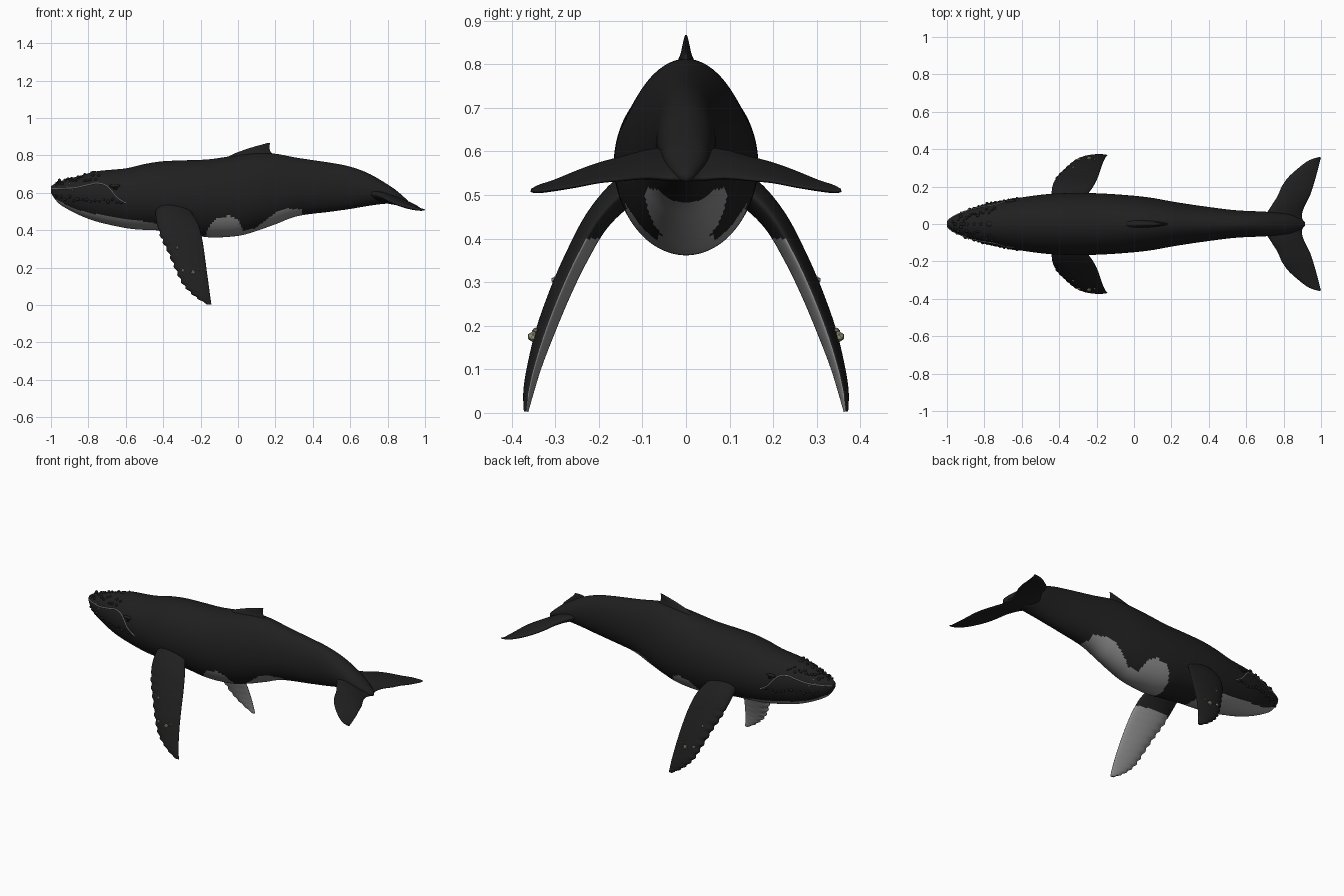
import bpy, bmesh, math, random
from mathutils import Vector

if "Cube" in bpy.data.objects:
    bpy.data.objects.remove(bpy.data.objects["Cube"])

random.seed(4)


def material(name, rgb):
    m = bpy.data.materials.new(name)
    m.diffuse_color = (*rgb, 1)
    m.use_nodes = True
    m.node_tree.nodes["Principled BSDF"].inputs["Base Color"].default_value = m.diffuse_color
    return m


BLACK = material("black skin", (0.014, 0.014, 0.014))
GREY = material("pale underside", (0.27, 0.27, 0.27))
BARN = material("barnacle cream", (0.36, 0.34, 0.22))
LINE = material("mouth line grey", (0.40, 0.40, 0.39))
EYE = material("eye black", (0.004, 0.004, 0.004))


def spline(rows, steps):
    """Catmull-Rom samples through rows of numbers."""
    out = []
    last = len(rows) - 1
    for k in range(last * steps + 1):
        i = min(k // steps, last - 1)
        t = k / steps - i
        a, b, c, d = (rows[max(0, min(last, i + j))] for j in (-1, 0, 1, 2))
        out.append([0.5 * (2 * q + (r - p) * t + (2 * p - 5 * q + 4 * r - s) * t * t
                           + (3 * q - p - 3 * r + s) * t ** 3)
                    for p, q, r, s in zip(a, b, c, d)])
    return out


def loft(name, rings, mats, paint=None):
    """Skin closed rings, cap both ends, colour faces by rule."""
    bm = bmesh.new()
    vs = [[bm.verts.new(p) for p in ring] for ring in rings]
    n = len(rings[0])
    for a, b in zip(vs, vs[1:]):
        for j in range(n):
            bm.faces.new((a[j], a[(j + 1) % n], b[(j + 1) % n], b[j]))
    bm.faces.new(vs[0])
    bm.faces.new(vs[-1])
    bmesh.ops.recalc_face_normals(bm, faces=bm.faces)
    for f in bm.faces:
        f.smooth = True
        if paint:
            f.material_index = int(paint(f))
    me = bpy.data.meshes.new(name)
    bm.to_mesh(me)
    bm.free()
    for m in mats:
        me.materials.append(m)
    ob = bpy.data.objects.new(name, me)
    bpy.context.collection.objects.link(ob)
    return ob


def foil(name, stations, mats, paint=None, n=32):
    """Fin from stations of lead point, trail point, thickness."""
    st = [(Vector(r[0:3]), Vector(r[3:6]), max(r[6], 0.002)) for r in stations]
    mids = [(a + b) / 2 for a, b, _ in st]
    rings = []
    for i, (a, b, th) in enumerate(st):
        span = mids[min(i + 1, len(st) - 1)] - mids[max(i - 1, 0)]
        up = span.cross(a - b).normalized()
        ring = []
        for j in range(n):
            w = 2 * math.pi * j / n
            ring.append(mids[i] + (a - b) / 2 * math.cos(w)
                        + up * th / 2 * math.sin(w) * (0.85 + 0.25 * math.cos(w)))
        rings.append(ring)
    return loft(name, rings, mats, paint)


def blob(name, loc, scale, mat, sub=2, smooth=True):
    bpy.ops.mesh.primitive_ico_sphere_add(subdivisions=sub, radius=1, location=loc)
    ob = bpy.context.object
    ob.name = name
    ob.scale = scale
    ob.data.materials.append(mat)
    if smooth:
        bpy.ops.object.shade_smooth()
    return ob


# Body: x, top z, bottom z, half width, z of widest point
BODY = [
    (-1.0, .635, .600, .014, .618), (-.975, .652, .562, .036, .610), (-.94, .665, .530, .056, .605),
    (-.85, .690, .482, .090, .600), (-.75, .716, .445, .117, .590), (-.60, .731, .412, .142, .575),
    (-.50, .754, .402, .156, .570), (-.40, .769, .398, .164, .568), (-.28, .774, .382, .166, .568),
    (-.15, .780, .362, .162, .570), (0, .802, .370, .151, .575), (.10, .812, .397, .139, .585),
    (.20, .809, .432, .121, .600), (.32, .787, .476, .102, .615), (.50, .760, .500, .078, .625),
    (.60, .740, .514, .070, .625), (.70, .703, .531, .066, .615), (.80, .645, .543, .056, .590),
    (.85, .610, .540, .045, .573), (.90, .566, .530, .022, .548), (.914, .550, .534, .008, .542)]
DENSE = spline(BODY, 14)


def skin_y(x, z):
    """Half width of the body at a given x and height."""
    _, top, bot, w, c = min(DENSE, key=lambda r: abs(r[0] - x))
    h = (top - c) if z > c else (c - bot)
    return w * math.sqrt(max(0, 1 - ((z - c) / h) ** 2))


# Upper edge of the pale belly markings: x, z
BELLY = [(-1, .56), (-.97, .565), (-.9, .525), (-.8, .492), (-.6, .463), (-.43, .435), (-.39, .38),
         (-.18, .36), (-.15, .43), (-.11, .465), (-.04, .478), (0, .455), (.03, .395), (.09, .41),
         (.15, .455), (.21, .50), (.26, .515), (.34, .512), (.36, .46)]


def belly(f):
    p = f.calc_center_median()
    for (x0, z0), (x1, z1) in zip(BELLY, BELLY[1:]):
        if x0 <= p.x < x1:
            return p.z < z0 + (z1 - z0) * (p.x - x0) / (x1 - x0)
    return False


rings = []
for x, top, bot, w, c in DENSE:
    ring = []
    for j in range(96):
        a = 2 * math.pi * j / 96
        s = math.sin(a)
        ring.append((x, w * math.cos(a), c + s * ((top - c) if s > 0 else (c - bot))))
    rings.append(ring)
loft("body", rings, [BLACK, GREY], belly)

# Dorsal fin: z, front x, back x, thickness
DORSAL = [(.77, -.09, .22, .06), (.805, -.03, .187, .045), (.825, .02, .172, .028),
          (.845, .08, .168, .018), (.860, .135, .170, .010), (.867, .158, .172, .004)]
foil("dorsal_fin", [(a, 0, z, b, 0, z, t) for z, a, b, t in spline(DORSAL, 5)], [BLACK])

# Tail flukes: y, lead x, trail x, lead z, trail z, thickness
FLUKE = [(0, .70, .912, .60, .537, .06), (.04, .70, .897, .60, .537, .058), (.09, .73, .91, .595, .54, .05),
         (.15, .768, .94, .58, .535, .042), (.20, .79, .957, .567, .53, .036), (.25, .825, .972, .55, .52, .03),
         (.30, .88, .985, .53, .512, .024), (.34, .935, .995, .518, .507, .018), (.356, .985, 1.0, .512, .509, .009)]
both = [(-r[0], *r[1:]) for r in FLUKE[:0:-1]] + FLUKE
foil("tail_flukes", [(a, y, za, b, y, zb, t) for y, a, b, za, zb, t in spline(both, 7)], [BLACK])

# Flippers: y, z, lead x, trail x, thickness
FLIPPER = [(.09, .535, -.43, -.25, .09), (.15, .50, -.44, -.25, .078), (.205, .44, -.435, -.215, .066),
           (.25, .36, -.41, -.193, .06), (.287, .28, -.372, -.18, .056), (.322, .19, -.333, -.168, .05),
           (.347, .11, -.293, -.157, .038), (.361, .05, -.235, -.149, .028), (.367, .003, -.165, -.142, .012)]
for side, s in (("left", 1), ("right", -1)):
    rows = []
    for k, (y, z, a, b, t) in enumerate(spline(FLIPPER, 14)):
        knob = .005 * math.sin(k * .9) if 35 < k < 108 else 0
        rows.append((a + knob, y * s, z, b, y * s, z, t))
    foil(side + "_flipper", rows, [BLACK, GREY],
         lambda f: f.normal.y * s < -.12 and f.calc_center_median().z < .40, 40)

    # Barnacles on the outer face of the flipper
    for x, y, z, r in ((-.325, .302, .305, .008), (-.295, .345, .185, .010),
                       (-.24, .351, .175, .013), (-.21, .346, .19, .006)):
        blob(side + "_flipper_barnacle", (x, y * s, z), (r, r, r), BARN, 1, False)

    # Eye with a low brow fold
    y = skin_y(-.655, .625)
    blob(side + "_eye", (-.655, (y - .002) * s, .624), (.013, .008, .009), EYE)
    blob(side + "_eye_fold", (-.66, (y - .004) * s, .637), (.032, .010, .009), BLACK)

    # Mouth line
    path = [(-.996, .622), (-.94, .624), (-.875, .627), (-.80, .643), (-.753, .652),
            (-.70, .636), (-.646, .575), (-.60, .546)]
    cu = bpy.data.curves.new(side + "_mouth_line", "CURVE")
    cu.dimensions = "3D"
    cu.bevel_depth = .0032
    cu.bevel_resolution = 1
    sp = cu.splines.new("POLY")
    pts = spline(path, 6)
    sp.points.add(len(pts) - 1)
    for p, (x, z) in zip(sp.points, pts):
        p.co = (x, skin_y(x, z) * s, z, 1)
    cu.materials.append(LINE)
    ob = bpy.data.objects.new(side + "_mouth_line", cu)
    bpy.context.collection.objects.link(ob)
    bpy.ops.object.select_all(action="DESELECT")
    bpy.context.view_layer.objects.active = ob
    ob.select_set(True)
    bpy.ops.object.convert(target="MESH")

    # Knobs along the jaw and the top of the snout
    for i in range(16):
        for base, rise in ((.575, -.02), (.655, .03)):
            x = -.97 + i * (.023 if rise < 0 else .015)
            z = base + rise * i / 15 + random.uniform(-.012, .012)
            r = random.uniform(.006, .010)
            blob(side + "_head_knob", (x, skin_y(x, z) * s, z), (r, r, r), BLACK)
    for x, z in ((-.915, .632), (-.90, .648), (-.885, .615)):
        blob(side + "_head_barnacle", (x, (skin_y(x, z) + .001) * s, z), (.005, .005, .005), BARN, 1, False)

# Blowhole ridge and knobs on the midline of the snout
blob("blowhole", (-.77, 0, .708), (.022, .014, .009), BLACK)
for i in range(5):
    x = -.96 + i * .035
    top = min(DENSE, key=lambda r: abs(r[0] - x))[1]
    blob("snout_knob", (x, 0, top), (.008, .008, .006), BLACK)
